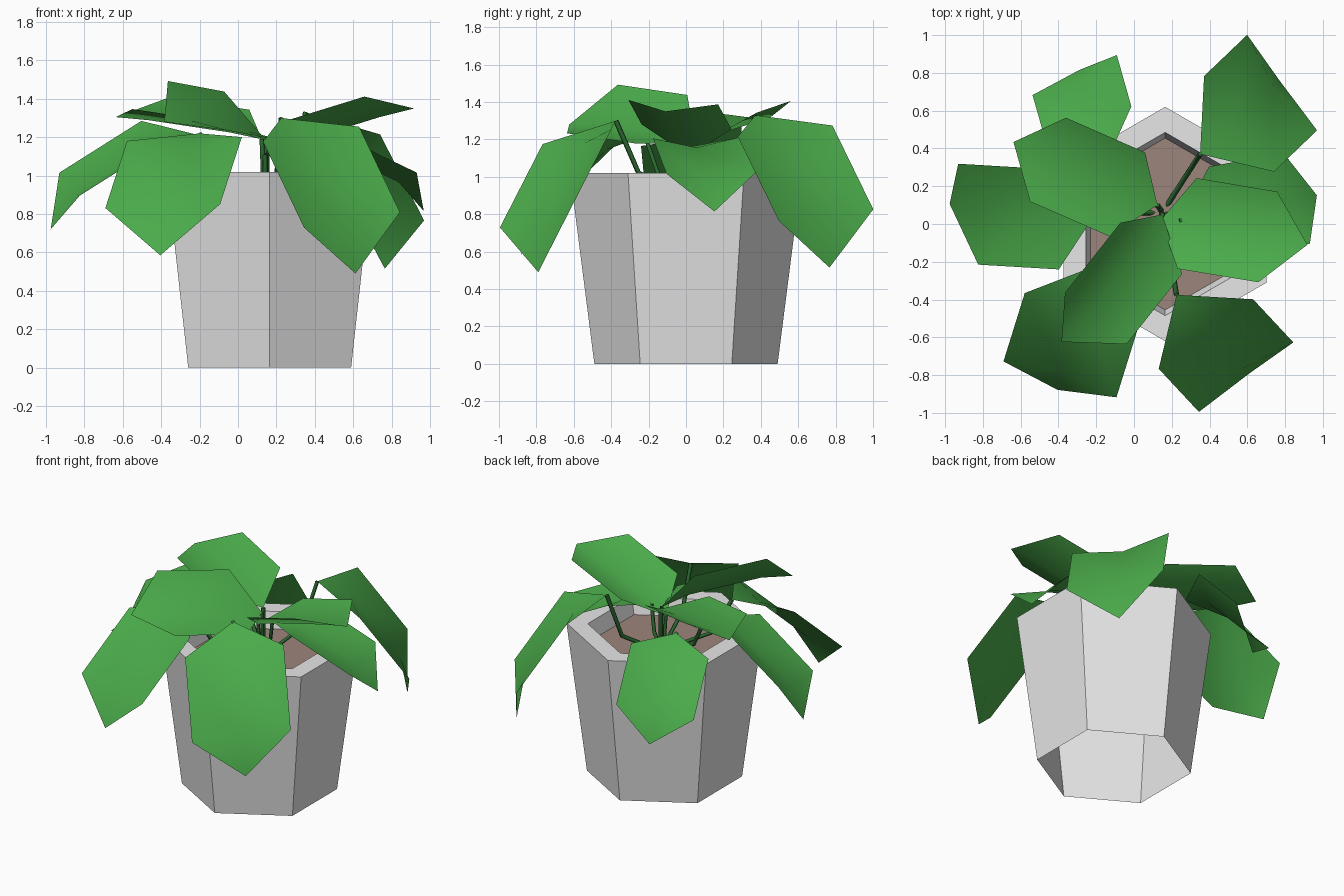
import bpy, math
from mathutils import Vector

if "Cube" in bpy.data.objects:
    bpy.data.objects.remove(bpy.data.objects["Cube"])


def material(name, rgb):
    m = bpy.data.materials.new(name)
    m.diffuse_color = (*rgb, 1)
    m.use_nodes = True
    m.node_tree.nodes["Principled BSDF"].inputs["Base Color"].default_value = m.diffuse_color
    return m


GREY = material("pot grey", (0.80, 0.80, 0.80))
BROWN = material("soil brown", (0.33, 0.235, 0.2))
LEAF = material("leaf green", (0.07, 0.41, 0.07))
STEM = material("stem green", (0.025, 0.14, 0.03))
POT_X = 0.165


def mesh_object(name, verts, faces, mat, smooth=False):
    me = bpy.data.meshes.new(name)
    me.from_pydata(verts, [], faces)
    me.materials.append(mat)
    me.polygons.foreach_set("use_smooth", [smooth] * len(faces))
    ob = bpy.data.objects.new(name, me)
    bpy.context.collection.objects.link(ob)
    return ob


def hexagon(r, z):
    # corners point along +y and -y
    return [Vector((POT_X + r * math.cos(math.radians(60 * i + 30)),
                    r * math.sin(math.radians(60 * i + 30)), z)) for i in range(6)]


# Pot: open-bottomed tapered hexagon, flat rim, short inner wall
profile = [(0.49, 0), (0.62, 1.02), (0.485, 1.02), (0.455, 0.91)]
verts = [v for r, z in profile for v in hexagon(r, z)]
faces = [(6 * k + i, 6 * k + (i + 1) % 6, 6 * k + 6 + (i + 1) % 6, 6 * k + 6 + i)
         for k in range(len(profile) - 1) for i in range(6)]
mesh_object("pot", verts, faces, GREY)

# Soil
mesh_object("soil", hexagon(0.455, 0.91), [tuple(range(6))], BROWN)


def leaf(name, base, tip, side, bend, sag):
    """Arched leaf from base to tip with a sunken midrib; side is its half width."""
    base, tip, side = Vector(base), Vector(tip), Vector(side)
    axis = tip - base
    up = side.cross(axis).normalized()
    if up.z < 0:
        up, side = -up, -side
    near = base + axis * 0.22 + up * bend
    far = base + axis * 0.77 + up * bend
    drop = up * sag
    pts = [base, near + side, near - drop, near - side,
           far + side, far - drop, far - side, tip]
    # side x axis points up, so these run anticlockwise seen from above
    faces = [(0, 2, 1), (0, 3, 2), (1, 2, 5, 4), (2, 3, 6, 5), (4, 5, 7), (5, 6, 7)]
    me = mesh_object(name, pts, faces, LEAF, True).data
    me.update()
    if sum(p.normal.dot(up) for p in me.polygons) < 0:
        me.flip_normals()


def stem(name, base):
    """Thin square stem rising from the middle of the soil to a leaf base."""
    end = Vector(base)
    centre = Vector((0.15, 0.06, 0.9))
    flat = Vector((end.x - centre.x, end.y - centre.y, 0))
    root = centre + flat * 0.12
    mid = centre + flat * 0.72
    mid.z = 0.9 + (end.z - 0.9) * 0.3
    cu = bpy.data.curves.new(name, 'CURVE')
    cu.dimensions = '3D'
    cu.bevel_depth = 0.014
    cu.bevel_resolution = 0
    cu.use_fill_caps = True
    sp = cu.splines.new('POLY')
    sp.points.add(2)
    for p, co in zip(sp.points, (root, mid, end)):
        p.co = (*co, 1)
    cu.materials.append(STEM)
    bpy.context.collection.objects.link(bpy.data.objects.new(name, cu))


# Foliage: outer drooping ring, then three upright inner leaves
# (base, tip, half width vector, arch height, midrib sag)
foliage = {
    "back_right": ((.35, .37, 1.33), (.765, .767, .515), (.185, -.253, -.03), .165, .06),
    "right": ((.25, .02, 1.16), (.968, .152, .815), (-.07, .24, .005), .14, .06),
    "front_right": ((.225, -.375, 1.30), (.612, -.79, .49), (.25, .184, .04), .165, .06),
    "front_left": ((-.20, -.22, 1.22), (-.405, -.878, .585), (.299, -.095, .01), .15, .06),
    "left": ((-.20, .06, 1.21), (-.976, .106, .72), (-.053, .267, .06), .153, .06),
    "back_left": ((-.15, .32, 1.18), (-.29, .815, .635), (.223, .106, .035), .14, .06),
    "inner_right": ((.14, .02, 1.11), (.918, -.11, 1.35), (.05, .24, -.012), .11, .10),
    "inner_left": ((.124, .10, 1.19), (-.638, .434, 1.305), (.095, .222, .03), .10, .09),
    "inner_front": ((.15, .05, 1.18), (-.384, -.624, 1.28), (.163, -.136, -.13), .125, .09),
}
for key, (base, tip, side, bend, sag) in foliage.items():
    leaf("leaf_" + key, base, tip, side, bend, sag)
    stem("stem_" + key, base)
